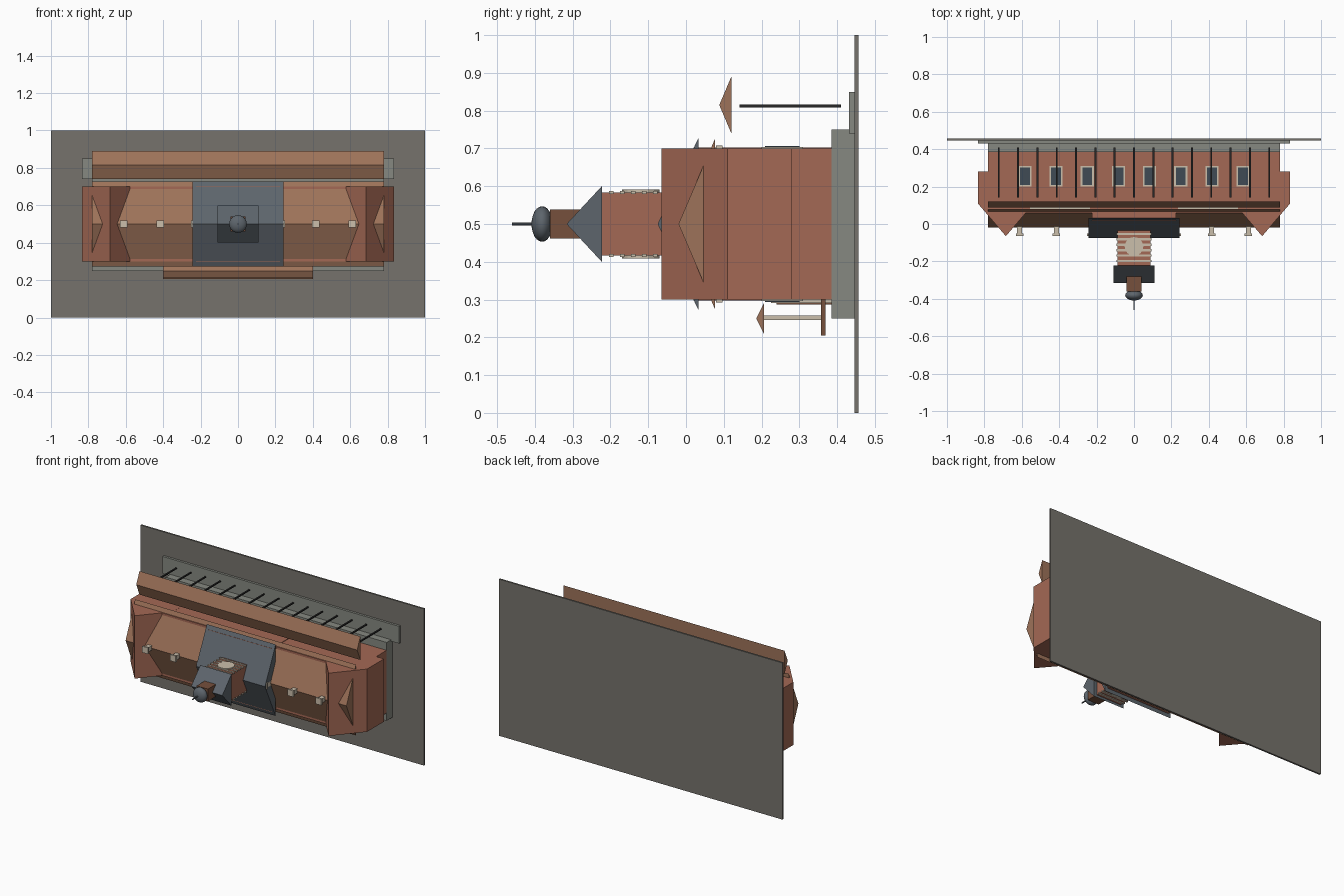
import bpy, bmesh, math
from mathutils import Vector

if "Cube" in bpy.data.objects:
    bpy.data.objects.remove(bpy.data.objects["Cube"])


def mat(name, rgb):
    m = bpy.data.materials.new(name)
    m.diffuse_color = (*rgb, 1)
    m.use_nodes = True
    m.node_tree.nodes["Principled BSDF"].inputs["Base Color"].default_value = m.diffuse_color
    return m


BRICK = mat("brick", (0.37, 0.14, 0.09))
TILE = mat("roof_tile", (0.34, 0.17, 0.10))
SLATE = mat("slate", (0.11, 0.13, 0.15))
STONE = mat("stone", (0.24, 0.25, 0.22))
PAVING = mat("paving", (0.18, 0.17, 0.15))
CREAM = mat("cream", (0.60, 0.52, 0.41))
GLASS = mat("glass", (0.05, 0.07, 0.09))
WOOD = mat("wood", (0.18, 0.08, 0.045))
IRON = mat("iron", (0.02, 0.02, 0.02))


def finish(name, bm, material):
    bmesh.ops.recalc_face_normals(bm, faces=bm.faces)
    me = bpy.data.meshes.new(name)
    bm.to_mesh(me)
    bm.free()
    ob = bpy.data.objects.new(name, me)
    bpy.context.collection.objects.link(ob)
    me.materials.append(material)
    return ob


def box(name, x, y, z, material):
    """Box from (min, max) ranges."""
    bm = bmesh.new()
    bmesh.ops.create_cube(bm, size=1)
    for v in bm.verts:
        v.co = Vector([(r[0] + r[1]) / 2 + c * (r[1] - r[0]) for r, c in zip((x, y, z), v.co)])
    return finish(name, bm, material)


def prism(name, pts, lo, hi, axis, material):
    """Extrude a profile: (y, z) points along x, or (x, y) points along z."""
    bm = bmesh.new()
    vs = [bm.verts.new((lo, *p) if axis == 'x' else (*p, lo)) for p in pts]
    ext = bmesh.ops.extrude_face_region(bm, geom=[bm.faces.new(vs)])
    d = Vector((hi - lo, 0, 0)) if axis == 'x' else Vector((0, 0, hi - lo))
    bmesh.ops.translate(bm, vec=d, verts=[g for g in ext["geom"] if isinstance(g, bmesh.types.BMVert)])
    # the extrusion keeps the starting cap
    return finish(name, bm, material)


def gable(name, half_x, ridge_y, eave_y, z, half_z, material):
    """Solid ridge roof running along x; the ridge points to -y."""
    return prism(name, [(eave_y, z - half_z), (ridge_y, z), (eave_y, z + half_z)],
                 -half_x, half_x, 'x', material)


def window(name, x, y0, y1, side, w=0.07):
    """Framed window on the wall z = 0.5 + side * 0.2."""
    for part, inset, depth, m in (("frame", 0, 0.004, CREAM), ("pane", 0.009, 0.006, GLASS)):
        z = sorted((0.5 + side * 0.198, 0.5 + side * (0.2 + depth)))
        box(f"{name}_{part}", (x - w / 2 + inset, x + w / 2 - inset), (y0 + inset, y1 - inset), z, m)


# The building lies on its back: its upward direction is -y
# Base slab, plinth and platform
box("ground_slab", (-1, 1), (0.446, 0.457), (0, 1), PAVING)
box("plinth", (-0.78, 0.78), (0.385, 0.447), (0.25, 0.75), STONE)
box("platform", (-0.835, 0.835), (0.431, 0.447), (0.74, 0.85), STONE)

# Main hall with ridge roof, and slightly projecting centre block
box("main_hall", (-0.78, 0.78), (0.06, 0.386), (0.3, 0.7), BRICK)
gable("main_roof", 0.78, -0.02, 0.077, 0.5, 0.226, TILE)
box("centre_block", (-0.225, 0.225), (0.02, 0.386), (0.297, 0.703), BRICK)
gable("centre_roof", 0.243, -0.075, 0.033, 0.5, 0.228, SLATE)

# Gabled end wings and cream cornices
for s, side in ((-1, "left"), (1, "right")):
    prof = [(0.835, 0.28), (0.835, 0.11), (0.685, -0.065), (0.535, 0.11), (0.535, 0.28)]
    prism(f"{side}_wing", [(s * x, y) for x, y in prof], 0.2995, 0.7005, 'z', BRICK)
    box(f"{side}_cornice", sorted((s * 0.235, s * 0.555)), (0.08, 0.096), (0.292, 0.708), CREAM)

# Chimneys along the ridge
for s in (-1, 1):
    for x in (0.23, 0.415, 0.612):
        cx = s * x
        box("chimney", (cx - 0.014, cx + 0.014), (-0.054, 0.01), (0.486, 0.514), CREAM)
        box("chimney_cap", (cx - 0.02, cx + 0.02), (-0.064, -0.052), (0.48, 0.52), CREAM)

# Windows on both long facades
for i in range(8):
    x = (i - 3.5) / 6
    window("platform_window", x, 0.2, 0.31, 1)
    if abs(x) > 0.4:
        window("street_window", x, 0.2, 0.31, -1)

# Street entrance doors
for x in (-0.25, 0, 0.25):
    box("door_frame", (x - 0.055, x + 0.055), (0.225, 0.385), (0.291, 0.3), CREAM)
    box("door", (x - 0.042, x + 0.042), (0.24, 0.385), (0.287, 0.3), WOOD)

# Platform canopy and thin posts
gable("platform_canopy", 0.78, 0.088, 0.12, 0.815, 0.075, TILE)
for i in range(15):
    x = (i - 7) * 0.1033
    box("canopy_post", (x - 0.005, x + 0.005), (0.142, 0.41), (0.809, 0.816), IRON)

# Street porch: roof, columns and deck
gable("porch_roof", 0.4, 0.186, 0.206, 0.25, 0.04, TILE)
box("porch_deck", (-0.4, 0.4), (0.357, 0.369), (0.205, 0.3), WOOD)
for i in range(6):
    x = (i - 2.5) * 0.144
    box("porch_column", (x - 0.006, x + 0.006), (0.2, 0.36), (0.246, 0.258), CREAM)

# Clock tower with banded faces
box("tower", (-0.088, 0.088), (-0.226, 0.0), (0.416, 0.584), BRICK)
for i in range(6):
    y = -0.198 + i * 0.029
    for s in (-1, 1):
        box("tower_band", (-0.094, 0.094), (y - 0.006, y + 0.006),
            sorted((0.5 + s * 0.08, 0.5 + s * 0.088)), CREAM)
for s in (-1, 1):
    pts = [(0.05 * math.sin(a * math.tau / 16), -0.12 + 0.05 * math.cos(a * math.tau / 16)) for a in range(16)]
    prism("clock_face", pts, 0.5 + s * 0.08, 0.5 + s * 0.091, 'z', CREAM)
gable("tower_roof", 0.11, -0.316, -0.223, 0.5, 0.1, SLATE)

# Cupola, dome and spire
box("cupola", (-0.04, 0.04), (-0.36, -0.28), (0.461, 0.539), WOOD)
bpy.ops.mesh.primitive_uv_sphere_add(segments=24, ring_count=12, radius=1, location=(0, -0.381, 0.5),
                                     rotation=(math.pi / 2, 0, 0))
dome = bpy.context.object
dome.name = "dome"
dome.scale = (0.047, 0.047, 0.028)
dome.data.materials.append(SLATE)
bpy.ops.object.shade_smooth_by_angle()
bpy.ops.mesh.primitive_cylinder_add(vertices=8, radius=0.004, depth=0.07, location=(0, -0.425, 0.5),
                                    rotation=(math.pi / 2, 0, 0))
spire = bpy.context.object
spire.name = "spire"
spire.data.materials.append(SLATE)
